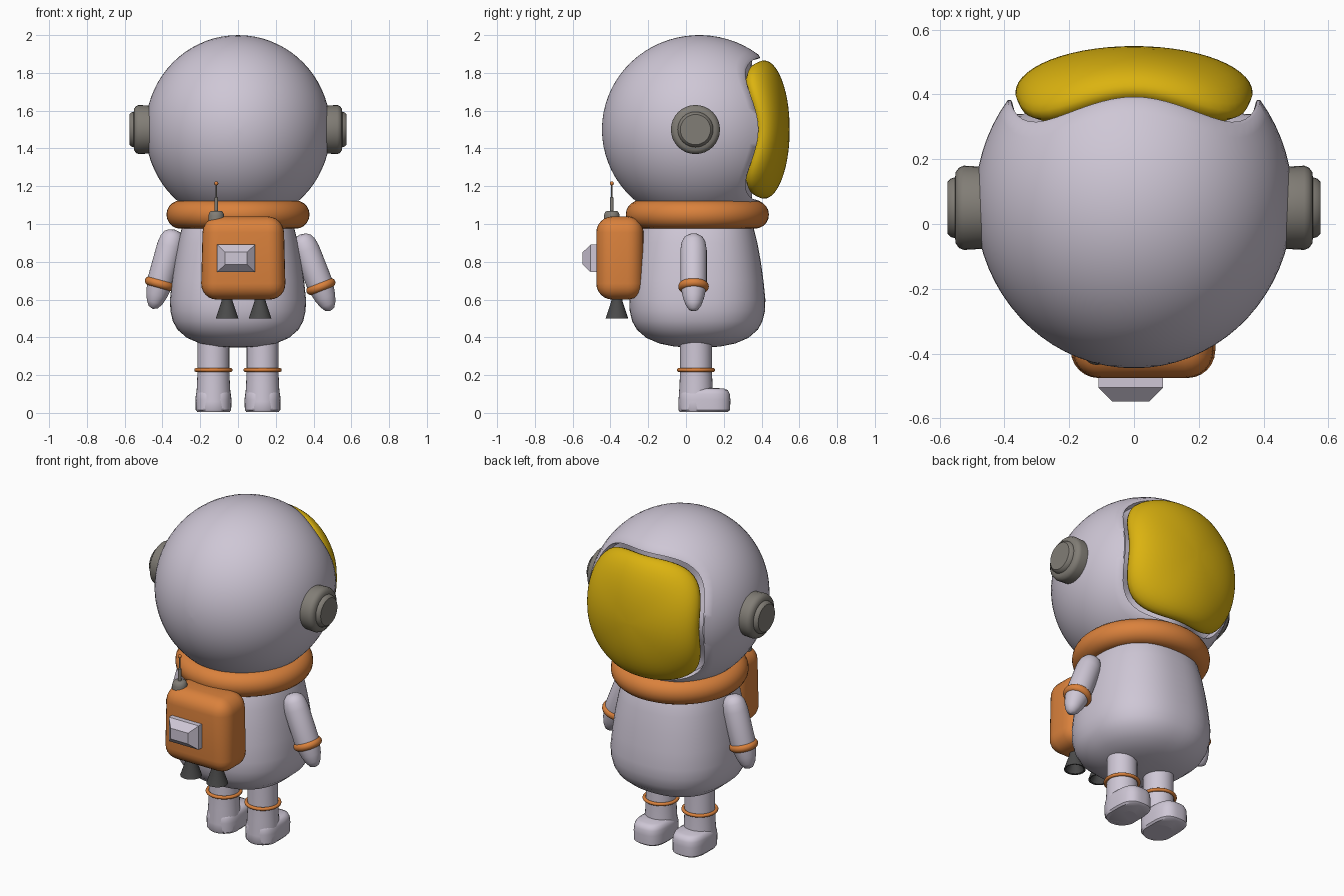
import bpy, bmesh, math
from mathutils import Vector, Matrix

old = bpy.data.objects.get("Cube")
if old:
    bpy.data.objects.remove(old, do_unlink=True)


def material(name, rgb):
    m = bpy.data.materials.new(name)
    m.use_nodes = True
    m.diffuse_color = (*rgb, 1)
    m.node_tree.nodes["Principled BSDF"].inputs["Base Color"].default_value = (*rgb, 1)
    return m


PALE = material("pale lavender", (0.62, 0.57, 0.67))
ORANGE = material("suit orange", (0.70, 0.22, 0.045))
GOLD = material("visor gold", (0.71, 0.45, 0.005))
GREY = material("warm grey", (0.22, 0.205, 0.18))
DARK = material("dark grey", (0.07, 0.07, 0.07))


def finish(name, bm, mat, place=Matrix(), sharp=40):
    bmesh.ops.recalc_face_normals(bm, faces=bm.faces)
    me = bpy.data.meshes.new(name)
    bm.to_mesh(me)
    bm.free()
    me.transform(place)
    me.materials.append(mat)
    me.shade_smooth()
    me.set_sharp_from_angle(angle=math.radians(sharp))
    ob = bpy.data.objects.new(name, me)
    bpy.context.collection.objects.link(ob)
    return ob


def skin(name, rings, mat, place=Matrix(), sharp=40):
    """Bridge a list of equal rings of points and cap both ends."""
    bm = bmesh.new()
    loops = [[bm.verts.new(p) for p in ring] for ring in rings]
    n = len(loops[0])
    for a, b in zip(loops, loops[1:]):
        for i in range(n):
            j = (i + 1) % n
            bm.faces.new((a[i], a[j], b[j], b[i]))
    bm.faces.new(loops[0])
    bm.faces.new(loops[-1])
    return finish(name, bm, mat, place, sharp)


def squircle(angle, power):
    c, s = math.cos(angle), math.sin(angle)
    return (abs(c) ** power + abs(s) ** power) ** (-1 / power)


def angles(n):
    return [2 * math.pi * i / n for i in range(n)]


def loft(name, profile, mat, place=Matrix(), power=2, n=32, sx=1, sy=1, sharp=40):
    """Profile of (radius, height) pairs swept around local z."""
    rings = []
    for r, z in profile:
        r = max(r, 0.001)
        rings.append([(r * sx * squircle(a, power) * math.cos(a),
                       r * sy * squircle(a, power) * math.sin(a), z) for a in angles(n)])
    return skin(name, rings, mat, place, sharp)


def torus(name, major, minor, mat, place, n=40, m=16):
    bm = bmesh.new()
    loops = [[bm.verts.new(((major + minor * math.cos(b)) * math.cos(a),
                            (major + minor * math.cos(b)) * math.sin(a),
                            minor * math.sin(b))) for b in angles(m)] for a in angles(n)]
    for i in range(n):
        p, q = loops[i], loops[(i + 1) % n]
        for j in range(m):
            k = (j + 1) % m
            bm.faces.new((p[j], q[j], q[k], p[k]))
    return finish(name, bm, mat, place)


def move(x, y, z):
    return Matrix.Translation((x, y, z))


# Helmet: ellipsoid around the y axis with a rounded-square recess at the face
CENTRE = Vector((0, 0.07, 1.5))
RX, RY, RZ = 0.49, 0.515, 0.5
OPEN, CORNER = 0.385, 3


def shell(angle, radius):
    """Depth of the helmet surface at a distance from its face axis."""
    q = (radius * math.cos(angle) / RX) ** 2 + (radius * math.sin(angle) / RZ) ** 2
    return CENTRE.y + RY * math.sqrt(max(0, 1 - q))


around = angles(72)
rings = []
for scale, drop in ((0.02, 0.04), (0.5, 0.04), (0.95, 0.05), (0.975, 0.015), (0.985, 0.006)):
    ring = []
    for a in around:
        rim = OPEN * squircle(a, CORNER)
        ring.append((rim * scale * math.cos(a), shell(a, rim) - drop, CENTRE.z + rim * scale * math.sin(a)))
    rings.append(ring)
STEPS = 26
for k in range(STEPS):
    ring = []
    for a in around:
        start = math.asin(OPEN * 1.01 * squircle(a, CORNER) / RX)
        t = start + (math.pi - 0.004 - start) * k / (STEPS - 1)
        ring.append((RX * math.sin(t) * math.cos(a), CENTRE.y + RY * math.cos(t),
                     CENTRE.z + RZ * math.sin(t) * math.sin(a)))
    rings.append(ring)
skin("helmet", rings, PALE, sharp=60)

# Visor: domed plate seated in the recess
rings = []
for u, drop in ((0.9, 0.04), (0.97, 0.032), (0.99, 0.018)):
    rings.append([(0.366 * squircle(a, CORNER) * u * math.cos(a),
                   shell(a, 0.366 * squircle(a, CORNER)) - drop,
                   CENTRE.z + 0.366 * squircle(a, CORNER) * u * math.sin(a)) for a in around])
for k in range(15):
    t = math.pi / 2 * k / 14
    u = max(math.cos(t), 0.004)
    ring = []
    for a in around:
        rim = 0.366 * squircle(a, CORNER)
        base = shell(a, rim) - 0.008
        ring.append((rim * u * math.cos(a), base + (0.549 - base) * math.sin(t),
                     CENTRE.z + rim * u * math.sin(a)))
    rings.append(ring)
skin("visor", rings, GOLD, sharp=70)

# Earpieces
ear = [(0.125, 0.44), (0.13, 0.525), (0.124, 0.54), (0.11, 0.55), (0.094, 0.552),
       (0.09, 0.566), (0.08, 0.575), (0, 0.575)]
for side, sign in (("left", 1), ("right", -1)):
    loft(side + "_earpiece", ear, GREY,
         move(0, 0.05, 1.5) @ Matrix.Rotation(sign * math.pi / 2, 4, "Y"))

# Collar and torso
torus("collar", 0.304, 0.075, ORANGE, move(0, 0.06, 1.05), 56, 20)
body = [(0, 0.345), (0.12, 0.351), (0.2, 0.367), (0.27, 0.397), (0.32, 0.44), (0.345, 0.485),
        (0.358, 0.54), (0.36, 0.6), (0.35, 0.7), (0.336, 0.8), (0.318, 0.9), (0.295, 0.99), (0.26, 1.06)]
loft("torso", body, PALE, move(0, 0.06, 0), power=2.4, n=56)

# Arms with cuffs, each hanging at its own tilt
arm = [(0, 0), (0.03, -0.006), (0.05, -0.02), (0.063, -0.045), (0.07, -0.09), (0.07, -0.28),
       (0.066, -0.31), (0.056, -0.36), (0.042, -0.4), (0.025, -0.426), (0, -0.435)]
for side, x, top, tilt in (("left", 0.33, 0.945, -21.5), ("right", -0.335, 0.97, 15.5)):
    hang = move(x, 0.04, top) @ Matrix.Rotation(math.radians(tilt), 4, "Y")
    loft(side + "_arm", arm, PALE, hang)
    torus(side + "_cuff", 0.057, 0.024, ORANGE, hang @ move(0, 0, -0.297))

# Legs, boots and ankle bands
leg = [(0.084, 0.42), (0.084, 0.24), (0.087, 0.15), (0.093, 0.06), (0.094, 0.018), (0.086, 0.005)]
boot = [(0.085, 0.005), (0.094, 0.015), (0.095, 0.07), (0.093, 0.1), (0.086, 0.12), (0.07, 0.13), (0, 0.132)]
for side, sign in (("left", 1), ("right", -1)):
    x = sign * 0.13
    loft(side + "_leg", leg, PALE, move(x, 0.053, 0))
    loft(side + "_boot", boot, PALE, move(x, 0.1, 0), power=3, n=40, sy=1.42)
    torus(side + "_ankle_band", 0.092, 0.01, ORANGE, move(x, 0.053, 0.227), 36, 10)

# Backpack: rounded box, slightly narrower at the top
bm = bmesh.new()
bmesh.ops.create_cube(bm, size=1)
bmesh.ops.scale(bm, vec=(0.45, 0.25, 0.44), verts=bm.verts)
for v in bm.verts:
    if v.co.z > 0:
        v.co.x *= 0.95
bmesh.ops.bevel(bm, geom=bm.edges[:], offset=0.085, segments=6, profile=0.5, affect="EDGES")
finish("backpack", bm, ORANGE, move(0.028, -0.35, 0.82), 50)

# Faceted box on the backpack
bm = bmesh.new()
bmesh.ops.create_cube(bm, size=1)
bmesh.ops.scale(bm, vec=(0.2, 0.08, 0.145), verts=bm.verts)
back = min(bm.faces, key=lambda f: f.calc_center_median().y)
inner = bmesh.ops.extrude_discrete_faces(bm, faces=[back])["faces"][0]
bmesh.ops.scale(bm, vec=(0.58, 1, 0.45), verts=inner.verts)
bmesh.ops.translate(bm, vec=(0, -0.042, 0), verts=inner.verts)
finish("backpack_box", bm, PALE, move(-0.01, -0.465, 0.818), 10)

# Thruster nozzles
for side, x in (("left", 0.117), ("right", -0.058)):
    loft(side + "_nozzle", [(0.026, 0.64), (0.03, 0.59), (0.06, 0.5), (0.05, 0.502), (0.02, 0.56)],
         DARK, move(x, -0.366, 0), n=24)

# Antenna
spot = move(-0.115, -0.393, 0)
loft("antenna_base", [(0.042, 0.98), (0.042, 1.045), (0.036, 1.062), (0.026, 1.07), (0, 1.07)], GREY, spot, n=24)
loft("antenna_rod", [(0.01, 1.06), (0.009, 1.14), (0.004, 1.145), (0.004, 1.21)], GREY, spot, n=12)
loft("antenna_tip", [(0.011 * math.sin(math.pi * k / 8), 1.215 - 0.011 * math.cos(math.pi * k / 8))
                     for k in range(9)], ORANGE, spot, n=14)
